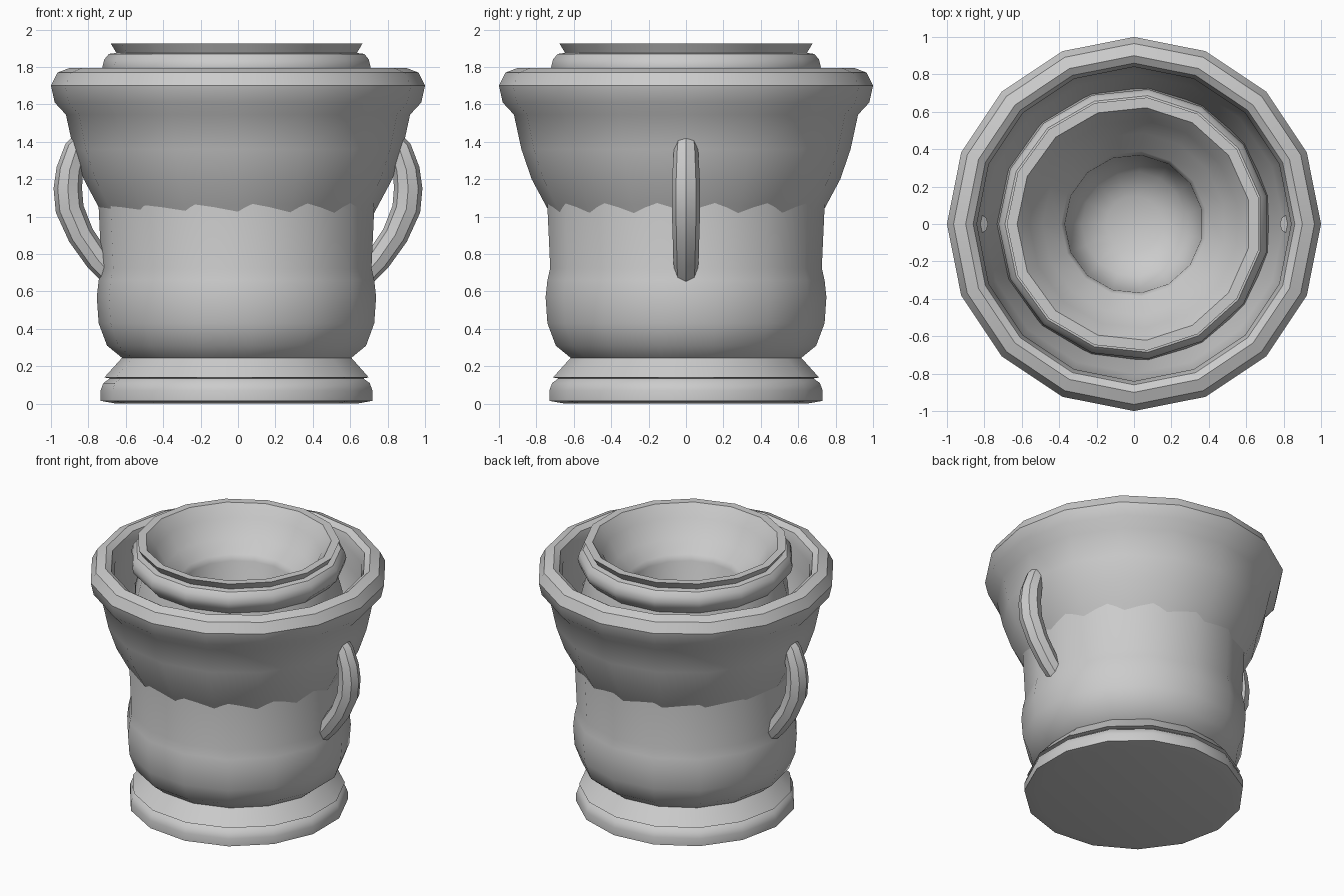
import bpy, bmesh
from math import pi, cos, sin, radians

if "Cube" in bpy.data.objects:
    bpy.data.objects.remove(bpy.data.objects["Cube"])


def smooth(ob):
    bpy.ops.object.select_all(action='DESELECT')
    ob.select_set(True)
    bpy.context.view_layer.objects.active = ob
    bpy.ops.object.shade_smooth_by_angle(angle=radians(35))


def lathe(name, profile, sides, start=0.0, closed=False):
    """Spin (radius, height) points around z; radius 0 becomes a pole."""
    bm = bmesh.new()
    rings = []
    for r, z in profile:
        if r == 0:
            rings.append([bm.verts.new((0, 0, z))] * sides)
        else:
            rings.append([bm.verts.new((r * cos(start + 2 * pi * i / sides),
                                        r * sin(start + 2 * pi * i / sides), z))
                          for i in range(sides)])
    pairs = list(zip(rings, rings[1:]))
    if closed:
        pairs.append((rings[-1], rings[0]))
    for a, b in pairs:
        for i in range(sides):
            j = (i + 1) % sides
            bm.faces.new(list(dict.fromkeys((a[i], a[j], b[j], b[i]))))
    bmesh.ops.recalc_face_normals(bm, faces=bm.faces)
    me = bpy.data.meshes.new(name)
    bm.to_mesh(me)
    bm.free()
    ob = bpy.data.objects.new(name, me)
    bpy.context.collection.objects.link(ob)
    smooth(ob)
    return ob


# Inner vessel: two-tier foot, round belly, neck, ring, lip, funnel and bowl
lathe("inner_vessel", [
    (0, 0.0), (0.65, 0.0), (0.735, 0.015), (0.735, 0.07), (0.72, 0.11), (0.685, 0.135),
    (0.715, 0.14), (0.62, 0.245),
    (0.70, 0.31), (0.745, 0.43), (0.755, 0.57), (0.745, 0.66), (0.73, 0.725),
    (0.745, 1.05), (0.71, 1.35), (0.70, 1.55), (0.66, 1.70),
    (0.715, 1.76), (0.725, 1.80), (0.715, 1.84), (0.69, 1.87), (0.65, 1.875),
    (0.68, 1.925), (0.625, 1.925), (0.56, 1.84), (0.49, 1.72), (0.39, 1.65),
    (0.37, 1.61), (0.36, 1.42), (0.28, 1.29), (0.15, 1.23), (0, 1.22)],
    15, start=pi)

# Outer flared collar with its rolled rim
lathe("outer_collar", [
    (0.69, 0.95), (0.75, 1.06), (0.825, 1.2), (0.88, 1.36), (0.92, 1.545),
    (0.98, 1.61), (1.0, 1.70), (0.965, 1.77), (0.90, 1.795), (0.86, 1.77),
    (0.84, 1.70), (0.85, 1.55), (0.80, 1.32), (0.70, 1.08)],
    16, closed=True)

# Side handles
path = [(0.82, 1.42, 0.75), (0.865, 1.36, 0.95), (0.90, 1.25, 1.05), (0.91, 1.15, 1.12),
        (0.90, 1.04, 1.12), (0.84, 0.90, 1.05), (0.75, 0.77, 1.0), (0.68, 0.69, 0.9)]
for side, sx in (("left", -1), ("right", 1)):
    cu = bpy.data.curves.new(side + "_handle", 'CURVE')
    cu.dimensions = '3D'
    cu.bevel_depth = 0.068
    cu.bevel_resolution = 2
    cu.use_fill_caps = True
    sp = cu.splines.new('POLY')
    sp.points.add(len(path) - 1)
    for p, (x, z, r) in zip(sp.points, path):
        p.co = (sx * x, 0, z, 1)
        p.radius = r
    ob = bpy.data.objects.new(side + "_handle", cu)
    bpy.context.collection.objects.link(ob)
    bpy.ops.object.select_all(action='DESELECT')
    ob.select_set(True)
    bpy.context.view_layer.objects.active = ob
    bpy.ops.object.convert(target='MESH')
    smooth(bpy.context.view_layer.objects.active)
